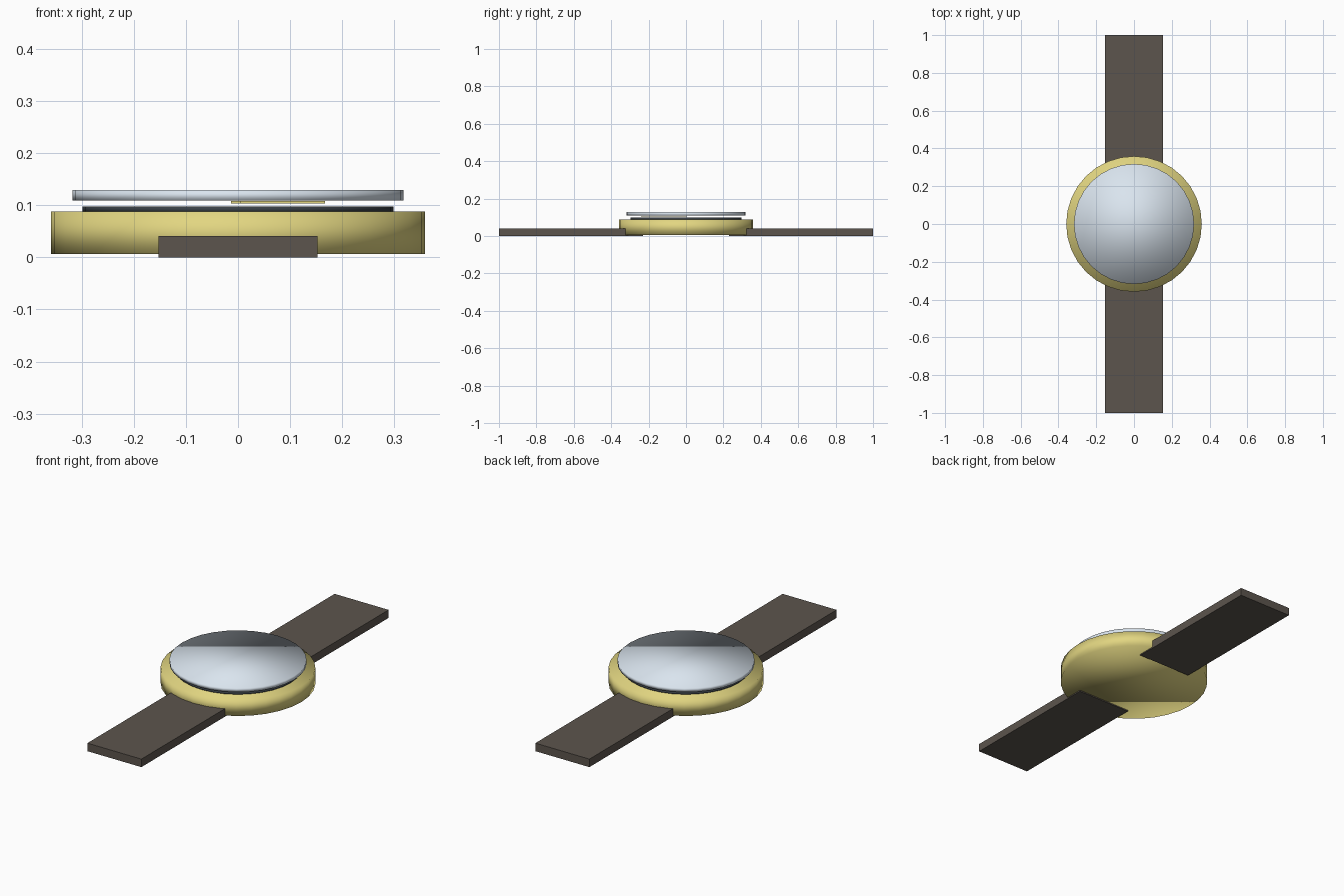
import bpy, bmesh
from mathutils import Matrix

if "Cube" in bpy.data.objects:
    bpy.data.objects.remove(bpy.data.objects["Cube"])


def material(name, rgb):
    mat = bpy.data.materials.new(name)
    mat.diffuse_color = (*rgb, 1)
    mat.use_nodes = True
    mat.node_tree.nodes["Principled BSDF"].inputs["Base Color"].default_value = mat.diffuse_color
    return mat


gold = material("gold", (0.76, 0.67, 0.22))
leather = material("leather", (0.107, 0.09, 0.075))
dark = material("dark_dial", (0.04, 0.05, 0.06))
crystal = material("crystal", (0.70, 0.78, 0.86))


def finish(name, bm, mat, smooth):
    mesh = bpy.data.meshes.new(name)
    for face in bm.faces:
        face.smooth = smooth
    bm.to_mesh(mesh)
    bm.free()
    mesh.materials.append(mat)
    obj = bpy.data.objects.new(name, mesh)
    bpy.context.collection.objects.link(obj)
    return obj


def disc(name, radius, z0, z1, mat):
    bm = bmesh.new()
    bmesh.ops.create_cone(bm, cap_ends=True, segments=32, radius1=radius, radius2=radius,
                          depth=z1 - z0, matrix=Matrix.Translation((0, 0, (z0 + z1) / 2)))
    return finish(name, bm, mat, True)


def box(name, lo, hi, mat):
    bm = bmesh.new()
    bmesh.ops.create_cube(bm, size=1)
    for v in bm.verts:
        v.co = [(a + b) / 2 + c * (b - a) for a, b, c in zip(lo, hi, v.co)]
    return finish(name, bm, mat, False)


# Round body, dial and cover glass
disc("case", 0.359, 0.006, 0.088, gold)
disc("dial", 0.298, 0.086, 0.098, dark)
disc("glass", 0.318, 0.109, 0.129, crystal)

# Hands between dial and glass
box("minute_hand", (-0.013, -0.24, 0.103), (0.005, 0.004, 0.108), gold)
box("hour_hand", (-0.004, -0.013, 0.103), (0.167, 0.005, 0.108), gold)

# Strap halves, tucked under the case
box("front_strap", (-0.153, -1, 0), (0.153, -0.23, 0.041), leather)
box("back_strap", (-0.153, 0.23, 0), (0.153, 1, 0.041), leather)
